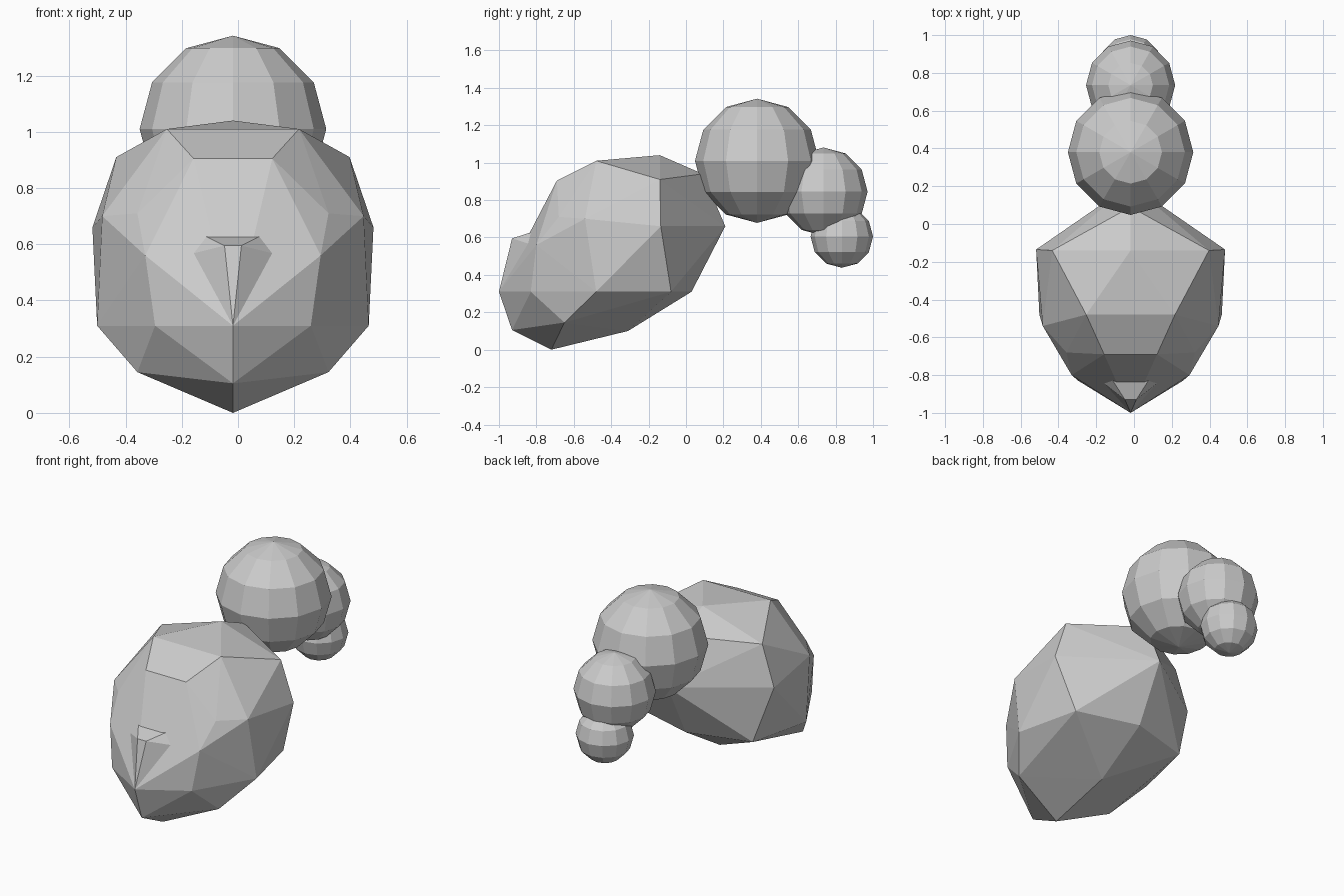
import bpy
import bmesh

cube = bpy.data.objects.get("Cube")
if cube:
    bpy.data.objects.remove(cube, do_unlink=True)

AXIS = -0.018  # middle of the head and hair

grey = bpy.data.materials.new("plain_grey")
grey.use_nodes = True
GREY = (0.6, 0.6, 0.6, 1)
grey.diffuse_color = GREY
grey.node_tree.nodes["Principled BSDF"].inputs["Base Color"].default_value = GREY


def finish(name, bm):
    bmesh.ops.recalc_face_normals(bm, faces=bm.faces)
    mesh = bpy.data.meshes.new(name)
    bm.to_mesh(mesh)
    bm.free()
    mesh.materials.append(grey)
    obj = bpy.data.objects.new(name, mesh)
    bpy.context.collection.objects.link(obj)
    return obj


def mirrored_hull(name, points):
    """Faceted solid around half-side points and their mirror images."""
    bm = bmesh.new()
    for x, y, z in points:
        for side in ((1, -1) if x else (1,)):
            bm.verts.new((AXIS + side * x, y, z))
    result = bmesh.ops.convex_hull(bm, input=bm.verts)
    loose = [v for v in bm.verts if not v.link_faces]
    bmesh.ops.delete(bm, geom=loose, context="VERTS")
    bmesh.ops.dissolve_limit(bm, angle_limit=0.01, verts=bm.verts, edges=bm.edges)
    return finish(name, bm)


def ball(name, y, z, radius):
    bm = bmesh.new()
    bmesh.ops.create_uvsphere(bm, u_segments=12, v_segments=6, radius=radius)
    bmesh.ops.translate(bm, vec=(AXIS, y, z), verts=bm.verts)
    return finish(name, bm)


# Head: chin, jaw, cheeks, brow, crown and back of the skull
mirrored_hull("head", [
    (0, -.72, 0), (0, -.93, .105), (.34, -.65, .145), (0, -.31, .10),
    (0, -1, .31), (.277, -.83, .31), (.483, -.48, .31), (.39, -.08, .31), (0, .03, .31),
    (.312, -.80, .56), (.10, -.83, .62), (.178, -.77, .70), (.34, -.68, .71),
    (.465, -.54, .70), (.5, -.135, .66), (0, .21, .66),
    (.14, -.69, .905), (.415, -.14, .91), (0, .09, .94),
    (.235, -.48, 1.01), (0, -.14, 1.04),
])

# Nose: wedge running from the bridge down to the mouth
mirrored_hull("nose", [
    (.03, -.93, .595), (.10, -.82, .63), (.17, -.82, .56), (.10, -.80, .40), (0, -1, .31),
])

# Hair: bun and two shrinking balls of the tail
ball("hair_bun", .38, 1.01, .332)
ball("hair_tail_middle", .735, .845, .236)
ball("hair_tail_tip", .833, .605, .167)
